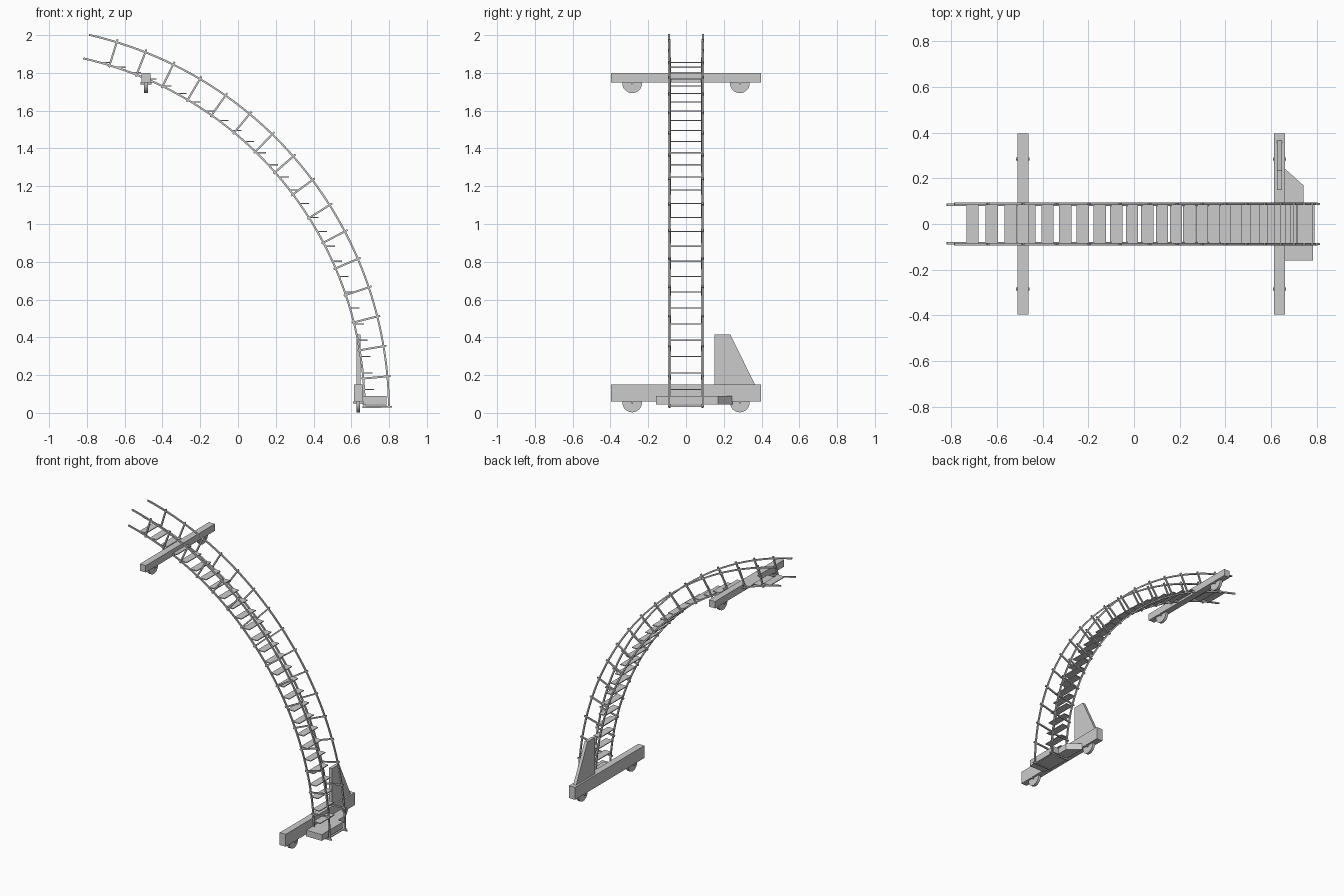
import bpy, bmesh
from math import sin, cos, pi, radians, sqrt
from mathutils import Vector, Matrix

if "Cube" in bpy.data.objects:
    bpy.data.objects.remove(bpy.data.objects["Cube"])

CX, CZ = -1.24, 0.013          # centre of the stair arc
R_IN, R_OUT = 1.911, 2.039     # stringer and handrail radii


def polar(r, deg, y=0.0):
    a = radians(deg)
    return Vector((CX + r * cos(a), y, CZ + r * sin(a)))


def finish(name, bm, smooth=False):
    bmesh.ops.recalc_face_normals(bm, faces=bm.faces)
    me = bpy.data.meshes.new(name)
    bm.to_mesh(me)
    bm.free()
    ob = bpy.data.objects.new(name, me)
    bpy.context.collection.objects.link(ob)
    if smooth:
        bpy.context.view_layer.objects.active = ob
        ob.select_set(True)
        bpy.ops.object.shade_smooth_by_angle(angle=radians(40))
        ob.select_set(False)
    return ob


def add_box(bm, x0, x1, y0, y1, z0, z1):
    m = Matrix.Translation(((x0 + x1) / 2, (y0 + y1) / 2, (z0 + z1) / 2))
    bmesh.ops.create_cube(bm, size=1, matrix=m @ Matrix.Diagonal((x1 - x0, y1 - y0, z1 - z0, 1)))


def rod_matrix(p, q):
    return Matrix.Translation((p + q) / 2) @ (q - p).to_track_quat('Z', 'Y').to_matrix().to_4x4()


def add_rod(bm, p, q, rad, seg):
    bmesh.ops.create_cone(bm, cap_ends=True, segments=seg, radius1=rad, radius2=rad,
                          depth=(q - p).length, matrix=rod_matrix(p, q))


def add_bar(bm, p, q, width):
    scale = Matrix.Diagonal((width, width, (q - p).length, 1))
    bmesh.ops.create_cube(bm, size=1, matrix=rod_matrix(p, q) @ scale)


def prism(name, pts, offset):
    bm = bmesh.new()
    f = bm.faces.new([bm.verts.new(p) for p in pts])
    ext = bmesh.ops.extrude_face_region(bm, geom=[f])
    bmesh.ops.translate(bm, vec=offset, verts=[v for v in ext['geom'] if isinstance(v, bmesh.types.BMVert)])
    # put back the starting cap when the extrusion consumed it
    bmesh.ops.holes_fill(bm, edges=[e for e in bm.edges if e.is_boundary])
    return finish(name, bm)


def arc_rail(name, radius, y, a0, a1, half=0.005, steps=51):
    bm = bmesh.new()
    rings = []
    for i in range(steps + 1):
        a = a0 + (a1 - a0) * i / steps
        rings.append([bm.verts.new(polar(radius + u * half, a, y + v * half))
                      for u, v in ((-1, -1), (1, -1), (1, 1), (-1, 1))])
    for r0, r1 in zip(rings, rings[1:]):
        for k in range(4):
            n = (k + 1) % 4
            bm.faces.new((r0[k], r0[n], r1[n], r1[k]))
    bm.faces.new(rings[0])
    bm.faces.new(rings[-1])
    return finish(name, bm, True)


# Curved stringers, handrails and radial posts on both sides
for side, s in (("front", -1), ("back", 1)):
    arc_rail(f"{side}_stringer", R_IN, s * 0.084, 0.6, 77.3)
    arc_rail(f"{side}_handrail", R_OUT, s * 0.089, 0.5, 77.2)
    bm = bmesh.new()
    for i in range(17):
        a = 0.55 + 4.525 * i
        y = s * 0.088
        add_bar(bm, polar(1.9, a, y), polar(2.055, a, y), 0.01)
    finish(f"{side}_posts", bm)

# Level treads following the stringers
bm = bmesh.new()
for i in range(28):
    p = polar(R_IN, 3.3 + 2.64 * i)
    add_box(bm, p.x - 0.003, p.x + 0.051, -0.083, 0.083, p.z - 0.003, p.z + 0.003)
finish("treads", bm)

# Bottom step plate
bm = bmesh.new()
add_box(bm, 0.665, 0.79, -0.083, 0.083, 0.032, 0.038)
finish("bottom_plate", bm)

# Entry platform with one chamfered corner
outline = [(0.658, -0.16), (0.785, -0.16), (0.785, 0.09), (0.742, 0.09), (0.742, 0.17), (0.658, 0.245)]
prism("entry_platform", [(x, y, 0.045) for x, y in outline], (0, 0, 0.045))

# Tapered upright fin on the lower beam
fin = [(0.15, 0.14), (0.365, 0.14), (0.365, 0.15), (0.235, 0.415), (0.15, 0.415)]
prism("upright_fin", [(0.627, y, z) for y, z in fin], (0.022, 0, 0))

# Carriage beams with their wheels and axles
for name, x, z0, z1, wz in (("lower", 0.637, 0.06, 0.15, 0.055), ("upper", -0.487, 1.75, 1.80, 1.745)):
    bm = bmesh.new()
    add_box(bm, x - 0.024, x + 0.024, -0.397, 0.397, z0, z1)
    finish(f"{name}_beam", bm)
    wheels, axles = bmesh.new(), bmesh.new()
    for y in (-0.285, 0.285):
        add_rod(wheels, Vector((x - 0.01, y, wz)), Vector((x + 0.01, y, wz)), 0.052, 32)
        add_rod(axles, Vector((x - 0.029, y, wz)), Vector((x + 0.029, y, wz)), 0.006, 12)
    finish(f"{name}_wheels", wheels, True)
    finish(f"{name}_axles", axles, True)
